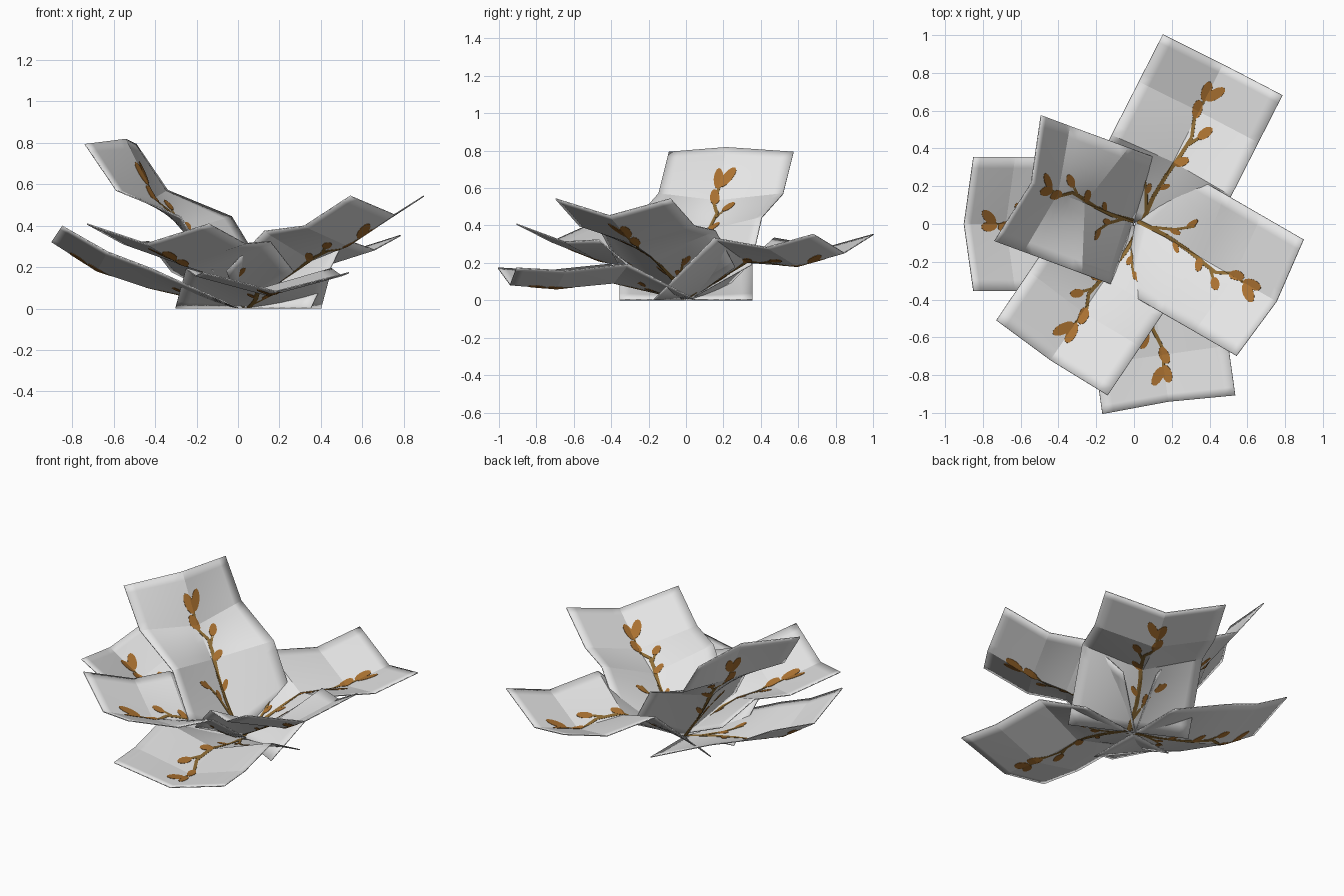
import bpy, bmesh, math
from mathutils import Vector

if "Cube" in bpy.data.objects:
    bpy.data.objects.remove(bpy.data.objects["Cube"])

HALF = 0.355                     # half width of a sheet
ROWS = [0, 0.45, 0.73, 1.01]     # flat distance of root, two cross folds and tip


def material(name, col):
    m = bpy.data.materials.new(name)
    m.diffuse_color = (*col, 1)
    m.use_nodes = True
    m.node_tree.nodes["Principled BSDF"].inputs["Base Color"].default_value = m.diffuse_color
    return m


PALE = material("pale_grey", (0.78, 0.78, 0.78))
STEM = material("olive_brown", (0.27, 0.15, 0.035))
LEAF = material("orange_brown", (0.40, 0.165, 0.03))


def make_mapper(azimuth, root, edge, mid):
    """Returns a function that bends flat (side, along) points onto a sheet."""
    a = math.radians(azimuth)
    out, side = Vector((math.cos(a), math.sin(a), 0)), Vector((math.sin(a), -math.cos(a), 0))
    base = Vector((root[0], root[1], 0.003))
    edge = [Vector(p) for p in edge]
    mid = [Vector((0, 0))] + [Vector(p) for p in mid]

    def bend(x, y):
        i = 0 if y < ROWS[1] else 1 if y < ROWS[2] else 2
        f = (y - ROWS[i]) / (ROWS[i + 1] - ROWS[i])
        p = mid[i].lerp(mid[i + 1], f).lerp(edge[i].lerp(edge[i + 1], f), abs(x) / HALF)
        return base + out * p.x + side * x + Vector((0, 0, p.y))
    return bend


def bent_plate(name, outlines, bend, thickness, mat):
    """Draws flat outlines, cuts them on the folds, bends and thickens them."""
    bm = bmesh.new()
    for pts in outlines:
        bm.faces.new([bm.verts.new((x, y, 0)) for x, y in pts])
    cuts = [((0, 0, 0), (1, 0, 0))] + [((0, y, 0), (0, 1, 0)) for y in ROWS[1:3]]
    for co, no in cuts:
        bmesh.ops.bisect_plane(bm, geom=bm.verts[:] + bm.edges[:] + bm.faces[:],
                               plane_co=co, plane_no=no, dist=1e-5)
    # split every piece along the same diagonal family so paint follows paper
    bmesh.ops.recalc_face_normals(bm, faces=bm.faces[:])
    if mat is PALE:
        bmesh.ops.subdivide_edges(bm, edges=bm.edges[:], cuts=5, use_grid_fill=True)
    for v in bm.verts:
        v.co = bend(v.co.x, v.co.y)
    me = bpy.data.meshes.new(name)
    bm.to_mesh(me)
    bm.free()
    me.materials.append(mat)
    ob = bpy.data.objects.new(name, me)
    bpy.context.collection.objects.link(ob)
    mod = ob.modifiers.new("thickness", 'SOLIDIFY')
    mod.thickness, mod.offset = thickness, 0
    if mat is PALE:               # the folds stay sharp, the panels look even
        for o in bpy.context.selected_objects:
            o.select_set(False)
        bpy.context.view_layer.objects.active = ob
        ob.select_set(True)
        bpy.ops.object.shade_smooth_by_angle(angle=math.radians(8))
    return ob


def leaf(x, y, angle, length, width):
    """Pointed oval starting at (x, y), angle measured from straight ahead."""
    a = math.radians(angle)
    f, s = Vector((math.sin(a), math.cos(a))), Vector((math.cos(a), -math.sin(a)))
    pts = []
    for k in range(12):
        t = 2 * math.pi * k / 12
        p = Vector((x, y)) + f * length * (0.5 - 0.5 * math.cos(t)) + s * width / 2 * math.sin(t)
        pts.append(tuple(p))
    return pts


def ribbon(path, w0, w1):
    """Tapered strips following a path."""
    quads, n = [], len(path) - 1
    for i in range(n):
        p, q = Vector(path[i]), Vector(path[i + 1])
        d = (q - p).normalized()
        s = Vector((d.y, -d.x))
        a, b = (w0 + (w1 - w0) * j / n for j in (i, i + 1))
        quads.append([tuple(v) for v in (p - s * a / 2, p + s * a / 2, q + s * b / 2, q - s * b / 2)])
    return quads


# name, azimuth, root centre, side edge (outward, height) from root to tip, centre fold
# three low sheets lie flat at the root, three upper sheets are cupped there
SHEETS = [
    ("low_back_right", 63, (.035, -.01), [(0, 0), (.36, .33), (.676, .28), (.957, .35)],
     [(.38, .20), (.68, .18), (.96, .25)]),
    ("low_left", 180, (0, 0), [(0, 0), (.42, .19), (.63, .27), (.85, .395)],
     [(.44, .10), (.68, .18), (.90, .32)]),
    ("low_front", -82, (.05, 0), [(0, 0), (.36, .19), (.70, .155), (.966, .17)],
     [(.39, .09), (.70, .06), (.95, .08)]),
    ("high_back_left", 159.7, (0, .015), [(0, .185), (.164, .44), (.494, .567), (.656, .79)],
     [(.28, .37), (.43, .53), (.58, .815)]),
    ("high_right", -30, (.01, .02), [(.13, .175), (.34, .37), (.563, .395), (.82, .54)],
     [(.40, .23), (.60, .30), (.86, .45)]),
    ("high_front_left", 236, (.03, -.02), [(.10, .175), (.30, .32), (.52, .31), (.83, .405)],
     [(.33, .17), (.54, .21), (.845, .31)]),
]

# flat layout of the painted twig
STEM_PATH = [(0, 0.01), (-.01, .2), (.0, .36), (.02, .5), (.03, .6), (-.01, .7), (.0, .8)]
TWIGS = [[(.03, .56), (.08, .64)], [(-.01, .10), (-.06, .22), (-.13, .33)]]
LEAVES = [(-.05, .20, -5, .07, .03), (-.10, .28, -55, .08, .04), (.0, .26, 35, .07, .03),
          (.01, .44, 45, .085, .045), (.06, .61, 30, .09, .05),
          (.0, .69, -15, .10, .055), (-.005, .79, -8, .11, .055), (.005, .80, 32, .12, .055)]

for name, azimuth, root, edge, mid in SHEETS:
    bend = make_mapper(azimuth, root, edge, mid)
    sheet = [(-HALF, 0), (HALF, 0), (HALF, ROWS[3]), (-HALF, ROWS[3])]
    bent_plate(name + "_sheet", [sheet], bend, 0.006, PALE)
    strips = ribbon(STEM_PATH, 0.024, 0.016)
    for t in TWIGS:
        strips += ribbon(t, 0.018, 0.014)
    bent_plate(name + "_stem", strips, bend, 0.009, STEM)
    bent_plate(name + "_leaves", [leaf(*l) for l in LEAVES], bend, 0.0098, LEAF)
